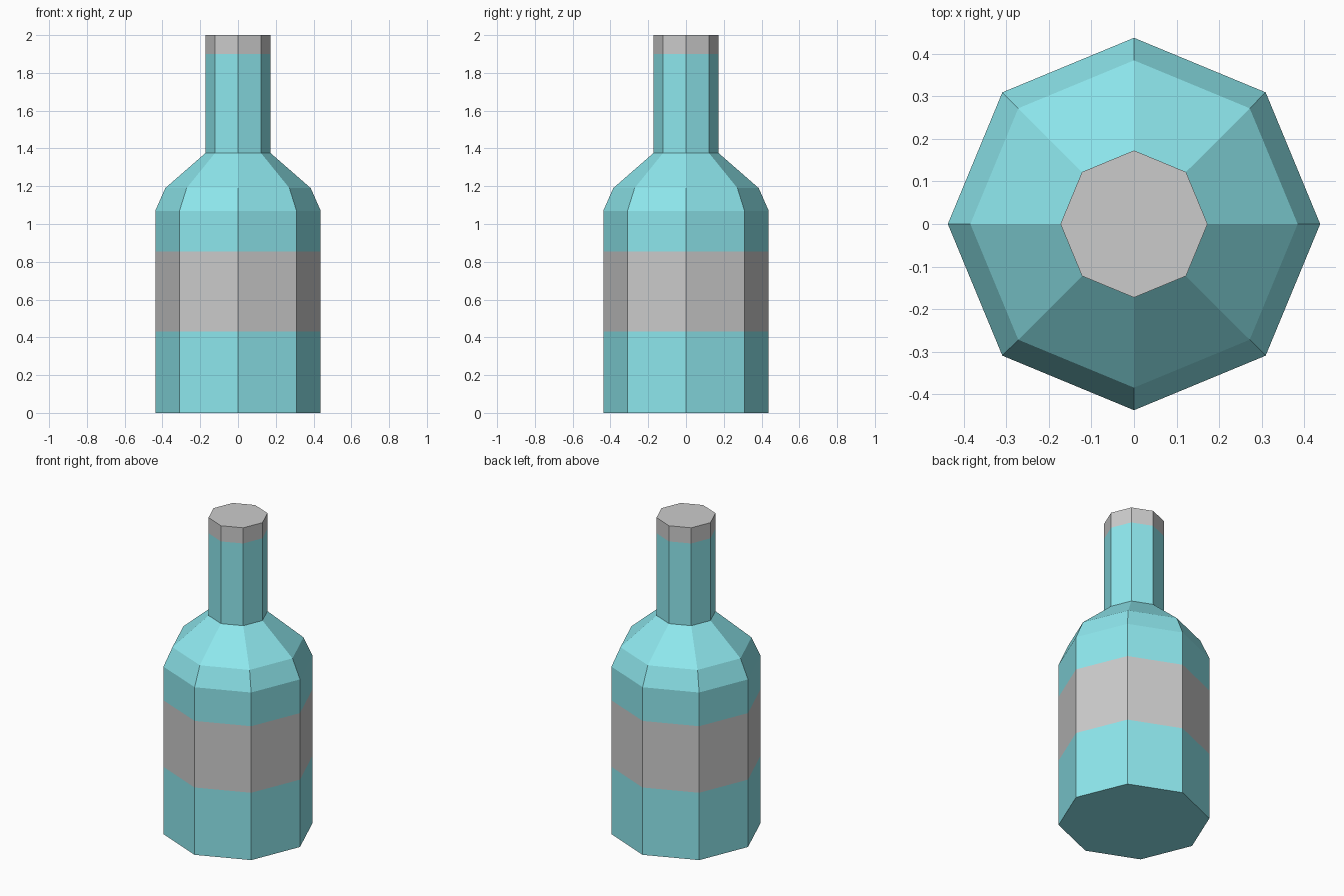
import bpy, bmesh
from math import cos, sin, tau

if "Cube" in bpy.data.objects:
    bpy.data.objects.remove(bpy.data.objects["Cube"])

SIDES = 8

glass = bpy.data.materials.new("teal_glass")
glass.diffuse_color = (0.27, 0.80, 0.85, 1)
glass.use_nodes = True
glass.node_tree.nodes["Principled BSDF"].inputs["Base Color"].default_value = glass.diffuse_color


def lathe(name, profile, material=None, close_bottom=False, close_top=False):
    """Revolve (radius, z) points into a flat-sided octagonal shell."""
    bm = bmesh.new()
    rings = [[bm.verts.new((r * cos(tau * i / SIDES), r * sin(tau * i / SIDES), z))
              for i in range(SIDES)] for r, z in profile]
    for low, high in zip(rings, rings[1:]):
        for i in range(SIDES):
            j = (i + 1) % SIDES
            bm.faces.new((low[i], low[j], high[j], high[i]))
    if close_bottom:
        bm.faces.new(rings[0][::-1])
    if close_top:
        bm.faces.new(rings[-1])
    mesh = bpy.data.meshes.new(name)
    bm.to_mesh(mesh)
    bm.free()
    if material:
        mesh.materials.append(material)
    obj = bpy.data.objects.new(name, mesh)
    bpy.context.collection.objects.link(obj)
    return obj


BODY, SHOULDER, NECK = 0.438, 0.385, 0.173

# Lower body with the closed base
lathe("lower_body", [(BODY, 0), (BODY, 0.43)], glass, close_bottom=True)
# Grey label band, flush with the body
lathe("label_band", [(BODY, 0.43), (BODY, 0.855)])
# Upper body, sloped shoulder and neck
lathe("shoulder_and_neck", [(BODY, 0.855), (BODY, 1.07), (SHOULDER, 1.19),
                            (NECK, 1.375), (NECK, 1.90)], glass)
# Grey cap, flush with the neck
lathe("cap", [(NECK, 1.90), (NECK, 2.0)], close_top=True)
